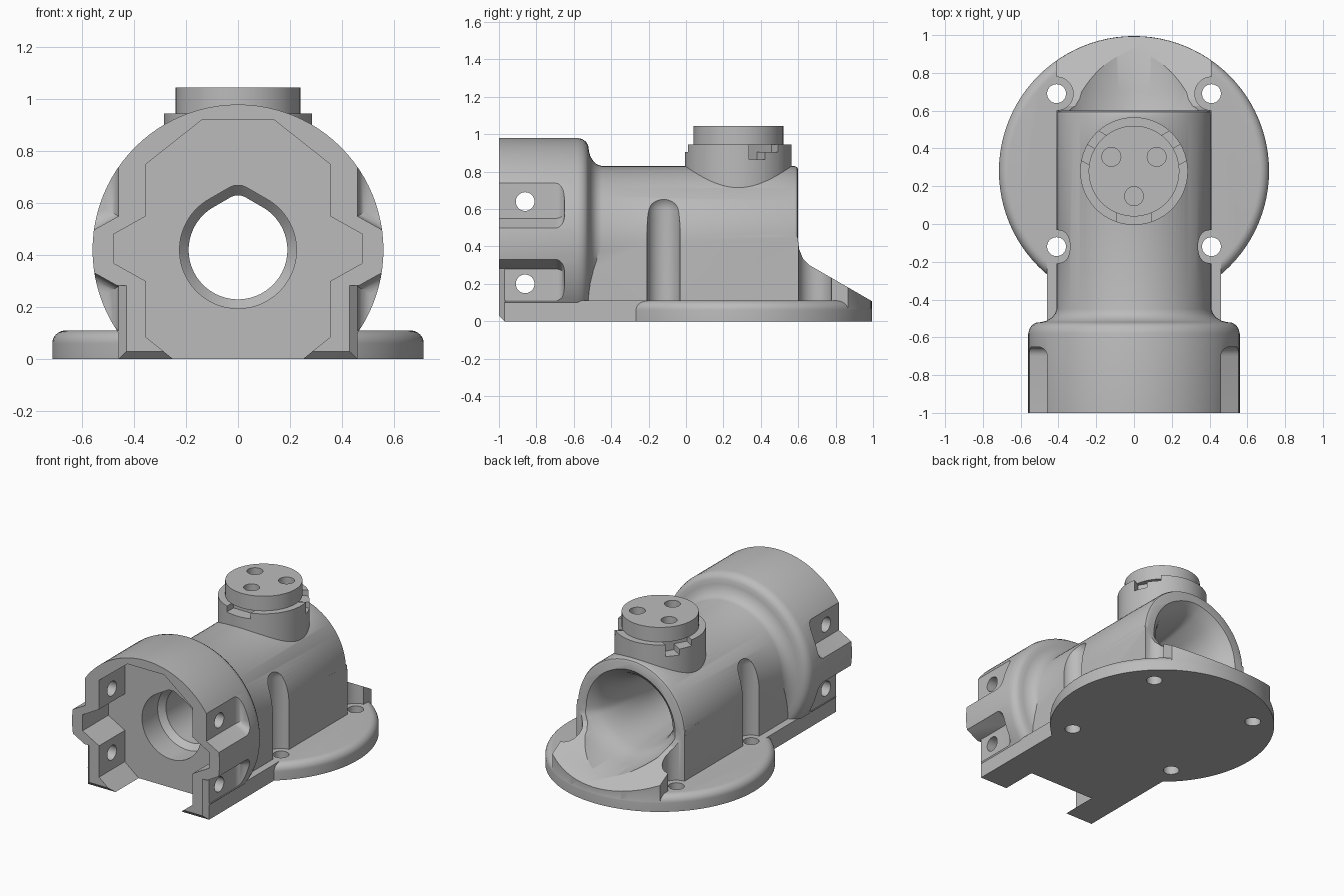
import bpy, bmesh, math
from mathutils import Vector

if "Cube" in bpy.data.objects:
    bpy.data.objects.remove(bpy.data.objects["Cube"])

SEG = 96
AX = 0.42          # height of the barrel axis
CY = 0.28          # y centre of the base disc and top port
grey = bpy.data.materials.new("plain_grey")
grey.diffuse_color = (0.5, 0.5, 0.5, 1)
grey.use_nodes = True
grey.node_tree.nodes["Principled BSDF"].inputs["Base Color"].default_value = grey.diffuse_color


def loft(name, rings, bevel_y=None):
    """Closed solid through equal-length rings of points."""
    bm = bmesh.new()
    vs = [[bm.verts.new(p) for p in r] for r in rings]
    n = len(rings[0])
    for a, b in zip(vs, vs[1:]):
        for i in range(n):
            j = (i + 1) % n
            bm.faces.new((a[i], a[j], b[j], b[i]))
    bm.faces.new(vs[0])
    bm.faces.new(vs[-1])
    if bevel_y is not None:
        edges = [e for e in bm.edges if all(abs(v.co.y - bevel_y) < 1e-4 for v in e.verts)]
        bmesh.ops.bevel(bm, geom=edges, offset=0.05, segments=6, profile=0.5, affect='EDGES')
    bmesh.ops.recalc_face_normals(bm, faces=bm.faces)
    me = bpy.data.meshes.new(name)
    bm.to_mesh(me)
    bm.free()
    ob = bpy.data.objects.new(name, me)
    me.materials.append(grey)
    bpy.context.collection.objects.link(ob)
    return ob


def prism(name, pts, lo, hi, axis, bevel_y=None):
    """Extrude a 2D outline along x (pts are y,z), y (pts x,z) or z (pts x,y)."""
    def put(p, t):
        return {'x': (t, p[0], p[1]), 'y': (p[0], t, p[1]), 'z': (p[0], p[1], t)}[axis]
    return loft(name, [[put(p, t) for p in pts] for t in (lo, hi)], bevel_y)


def box(name, x0, x1, y0, y1, z0, z1):
    return prism(name, [(x0, y0), (x1, y0), (x1, y1), (x0, y1)], z0, z1, 'z')


def circle(cx, cy, r, n=SEG):
    return [(cx + r * math.cos(2 * math.pi * i / n), cy + r * math.sin(2 * math.pi * i / n))
            for i in range(n)]


def turn_y(name, prof):
    return loft(name, [[(p[0], y, p[1]) for p in circle(0, AX, r)] for y, r in prof])


def turn_z(name, cx, cy, prof):
    return loft(name, [[(p[0], p[1], z) for p in circle(cx, cy, r)] for z, r in prof])


def combine(a, b, op):
    m = a.modifiers.new("join", 'BOOLEAN')
    m.operation, m.solver, m.object = op, 'EXACT', b
    bpy.context.view_layer.objects.active = a
    bpy.ops.object.modifier_apply(modifier=m.name)
    bpy.data.objects.remove(b)


def teardrop(y, r, flare=0.0):
    """Bore section with a peaked, flattened top; flare is weaker underneath."""
    ring = []
    for i in range(SEG):
        t = 2 * math.pi * i / SEG
        q = r
        if math.pi / 3 < t < 2 * math.pi / 3:
            off = math.pi / 3 if t < math.pi / 2 else 2 * math.pi / 3
            q = min(r / math.cos(t - off), 1.1 * r / math.sin(t))
        k = 0.25 + 0.75 * min(1, max(0, (math.sin(t) + 1) / 0.9)) ** 1.3
        q += (0.375 - q) * flare * k
        ring.append((q * math.cos(t), y, AX + q * math.sin(t)))
    return ring


# ---- solid parts (all run below z = 0 and are trimmed flat later)
body = turn_y("valve_body", [(-1, .56), (-.58, .56), (-.555, .554), (-.535, .54), (-.523, .52),
                             (-.519, .49), (-.512, .463), (-.495, .435), (-.475, .418),
                             (-.45, .41), (.58, .41), (.594, .404), (.6, .39)])
adds = [box("barrel_sides", -.41, .41, -.6, .597, -.1, AX),
        box("base_strip", -.46, .46, -1, 0, -.1, .11)]
fillet = [(.06 + .05 * math.sin(a), .665 + .05 * math.cos(a))
          for a in (math.pi / 2 * i / 8 for i in range(9))]
adds.append(turn_z("base_disc", 0, CY, [(-.1, .715)] + fillet))

# sloping outlet ramp, trimmed to the disc
ramp = prism("outlet_ramp", [(.4, -.1), (.4, .45), (.597, .45), (.605, .385), (.625, .335),
                             (.66, .3), (1.05, .075), (1.05, -.1)], -.409, .409, 'x')
combine(ramp, turn_z("ramp_trim", 0, CY, [(-.2, .714), (.9, .714)]), 'INTERSECT')
adds.append(ramp)

# top port with its cap
adds.append(turn_z("top_port", 0, CY, [(.66, .285), (.945, .285)]))
for part in adds:
    combine(body, part, 'UNION')

# ---- cuts
cuts = [box("ground_trim", -2, 2, -2, 2, -1, 0)]

# front socket, open underneath
half = [(.14, .92), (.355, .75), (.355, .55), (.48, .48), (.48, .37), (.355, .3),
        (.355, .085), (.25, 0), (.25, -.3)]
cuts.append(prism("socket", half + [(-x, z) for x, z in reversed(half)], -1.1, -.72, 'y'))

# through bore: counterbore, straight bore, flared outlet
rings = [teardrop(-.8, .225), teardrop(-.55, .225), teardrop(-.51, .19), teardrop(.12, .19)]
for i in range(1, 13):
    u = i / 12
    rings.append(teardrop(.12 + .485 * u, .19, 1 - math.sqrt(max(0, 1 - u ** 2 * .97))))
rings.append(teardrop(.7, .215, .95))
rings.append(teardrop(1.1, .24, 1))
cuts.append(loft("bore", rings))

for s in (-1, 1):
    # side recesses of the collar
    for pts in ([(.46, .55), (.64, .45), (.64, .95), (.46, .95)],
                [(.46, .28), (.64, .38), (.64, .11), (.46, .11)]):
        cuts.append(prism("collar_recess", [(s * x, z) for x, z in pts], -1.1, -.65, 'y', -.65))
    # chamfered leg edges
    cuts.append(prism("leg_chamfer", [(s * .42, -1.01), (s * .47, -.96), (s * .47, -1.01)],
                      -.1, .283, 'z'))
    # clamp bolt holes
    for z in (.2, .64):
        cuts.append(prism("clamp_hole", circle(-.86, z, .05, 40), s * .3, s * .7, 'x'))
    # mounting holes with tool clearance
    for y in (-.12, .69):
        cuts.append(prism("mount_hole", circle(s * .41, y, .05, 40), -.1, .3, 'z'))
        dome = [(.6 + .088 * math.sin(a), .088 * math.cos(a))
                for a in (math.pi / 2 * i / 10.3 for i in range(11))]
        cuts.append(turn_z("tool_slot", s * .41, y, [(.11, .088)] + dome))
cuts.append(prism("toe_chamfer", [(-1.01, .04), (-.96, -.01), (-1.01, -.01)], -.6, .6, 'x'))

# bayonet notches around the port
for deg in (30, 150, 270):
    a = math.radians(deg)
    u, v = Vector((math.cos(a), math.sin(a))), Vector((-math.sin(a), math.cos(a)))
    c = Vector((0, CY))
    for w0, w1, z0 in ((-.09, .09, .905), (-.09, .0, .865)):
        pts = [c + u * r + v * w for r, w in ((.2, w0), (.4, w0), (.4, w1), (.2, w1))]
        cuts.append(prism("notch", pts, z0, 1.0, 'z'))
for c in cuts:
    combine(body, c, 'DIFFERENCE')

# ---- cap disc with three blind holes
cap = turn_z("port_cap", 0, CY, [(.944, .24), (1.045, .24)])
for x, y in ((-.12, .355), (.12, .355), (0, .147)):
    combine(cap, prism("cap_hole", circle(x, y, .05, 40), .96, 1.2, 'z'), 'DIFFERENCE')

for ob in (body, cap):
    bpy.ops.object.select_all(action='DESELECT')
    ob.select_set(True)
    bpy.context.view_layer.objects.active = ob
    bpy.ops.object.shade_smooth_by_angle(angle=math.radians(30))
